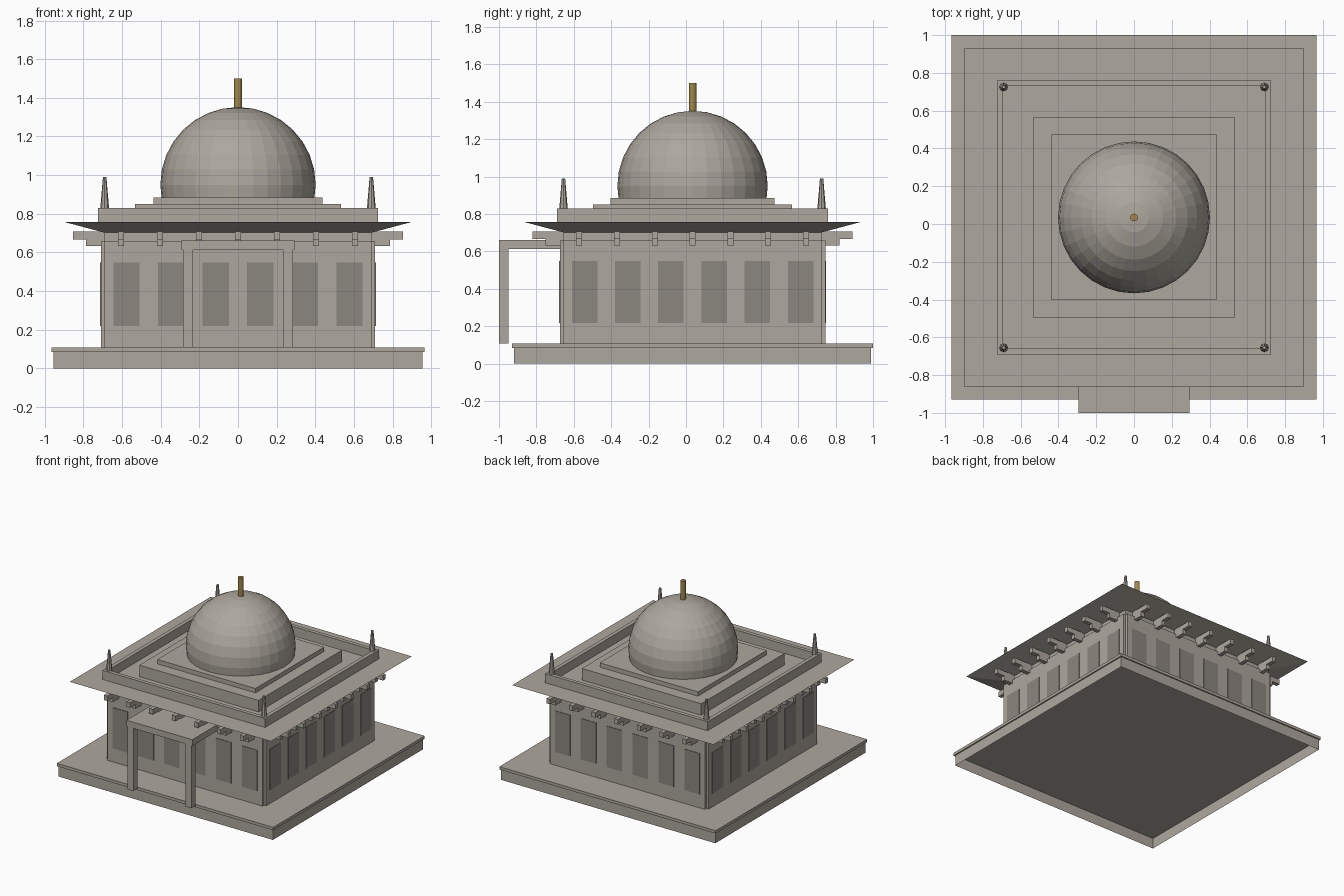
import bpy, bmesh, math
from mathutils import Matrix

if "Cube" in bpy.data.objects:
    bpy.data.objects.remove(bpy.data.objects["Cube"])

CY = 0.035  # centre of the building in y


def material(name, rgb):
    m = bpy.data.materials.new(name)
    m.diffuse_color = (*rgb, 1)
    m.use_nodes = True
    m.node_tree.nodes["Principled BSDF"].inputs["Base Color"].default_value = m.diffuse_color
    return m


stone = material("stone", (0.42, 0.39, 0.34))
dark = material("dark_stone", (0.26, 0.245, 0.215))
gold = material("gold", (0.36, 0.25, 0.07))


def finish(bm, name, mat):
    bmesh.ops.recalc_face_normals(bm, faces=bm.faces)
    me = bpy.data.meshes.new(name)
    bm.to_mesh(me)
    bm.free()
    me.materials.append(mat)
    ob = bpy.data.objects.new(name, me)
    bpy.context.collection.objects.link(ob)
    return ob


def add_box(bm, x0, x1, y0, y1, z0, z1, turn=0):
    """Box in building coordinates, turned by quarter turns about the centre."""
    m = (Matrix.Translation((0, CY, 0)) @ Matrix.Rotation(turn * math.pi / 2, 4, 'Z')
         @ Matrix.Translation(((x0 + x1) / 2, (y0 + y1) / 2, (z0 + z1) / 2))
         @ Matrix.Diagonal((x1 - x0, y1 - y0, z1 - z0, 1)))
    bmesh.ops.create_cube(bm, size=1, matrix=m)


def boxes(name, specs, mat=stone):
    bm = bmesh.new()
    for s in specs:
        add_box(bm, *s)
    return finish(bm, name, mat)


def slab(name, h, z0, z1):
    return boxes(name, [(-h, h, -h, h, z0, z1)])


def cone(name, x, y, r0, r1, z0, z1, n, mat=stone):
    bm = bmesh.new()
    bmesh.ops.create_cone(bm, cap_ends=True, segments=n, radius1=r0, radius2=r1, depth=z1 - z0,
                          matrix=Matrix.Translation((x, y + CY, (z0 + z1) / 2)))
    return finish(bm, name, mat)


# plinth: skirt open underneath, with overhanging cap
bm = bmesh.new()
add_box(bm, -.955, .955, -.955, .955, 0, .085)
bm.normal_update()
bmesh.ops.delete(bm, geom=[f for f in bm.faces if abs(f.normal.z) > .5], context='FACES_ONLY')
finish(bm, "plinth_skirt", stone)
slab("plinth_cap", .965, .085, .108)

# walls with notched corners, and frieze
boxes("walls", [(-.69, .69, -.71, .71, .108, .66), (-.71, .71, -.69, .69, .108, .66)])
slab("frieze", .69, .66, .703)

# window panels and stepped eave brackets on all four sides
boxes("window_panels", [(c - .068, c + .068, -.714, -.70, .218, .548, t)
                        for t in range(4) for c in [(-2.5 + i) * .231 for i in range(6)]], dark)
brackets = []
for t in range(4):
    for i in range(7):
        c = (i - 3) * .202
        brackets.append((c - .016, c + .016, -.787, -.68, .633, .672, t))
        brackets.append((c - .016, c + .016, -.855, -.68, .668, .708, t))
boxes("eave_brackets", brackets)

# eave flaring outward to a thin edge
bm = bmesh.new()
bmesh.ops.create_cone(bm, cap_ends=True, segments=4, radius1=.69 * math.sqrt(2),
                      radius2=.897 * math.sqrt(2), depth=.055,
                      matrix=Matrix.Translation((0, CY, .7295)) @ Matrix.Rotation(math.pi / 4, 4, 'Z'))
# square the eave to the axes whichever way the first corner points
if max(v.co.x for v in bm.verts) > 1:
    bmesh.ops.rotate(bm, verts=bm.verts, cent=(0, CY, 0), matrix=Matrix.Rotation(math.pi / 4, 3, 'Z'))
finish(bm, "eave", stone)

# parapet ring and roof tiers
boxes("parapet", [(-.725, .695, -.725, -.695, .757, .83, t) for t in range(4)])
slab("lower_tier", .532, .75, .85)
slab("upper_tier", .438, .85, .885)

# dome cut off at the upper tier
bm = bmesh.new()
bmesh.ops.create_uvsphere(bm, u_segments=32, v_segments=16, radius=.402,
                          matrix=Matrix.Translation((0, CY, .95)))
bmesh.ops.bisect_plane(bm, geom=bm.verts[:] + bm.edges[:] + bm.faces[:],
                       plane_co=(0, 0, .88), plane_no=(0, 0, 1), clear_inner=True)
finish(bm, "dome", stone)
cone("finial", 0, 0, .02, .02, 1.34, 1.5, 12, gold)

# corner pinnacles
for sx in (-1, 1):
    for sy in (-1, 1):
        cone("corner_pinnacle", sx * .69, sy * .69, .023, .009, .825, .99, 8)

# front porch: canopy on two posts
front = -1 - CY
boxes("porch_canopy", [(-.293, .293, front, -.70, .612, .662)])
boxes("porch_posts", [(s * .259 - .026, s * .259 + .026, front, front + .052, .108, .612)
                      for s in (-1, 1)])
